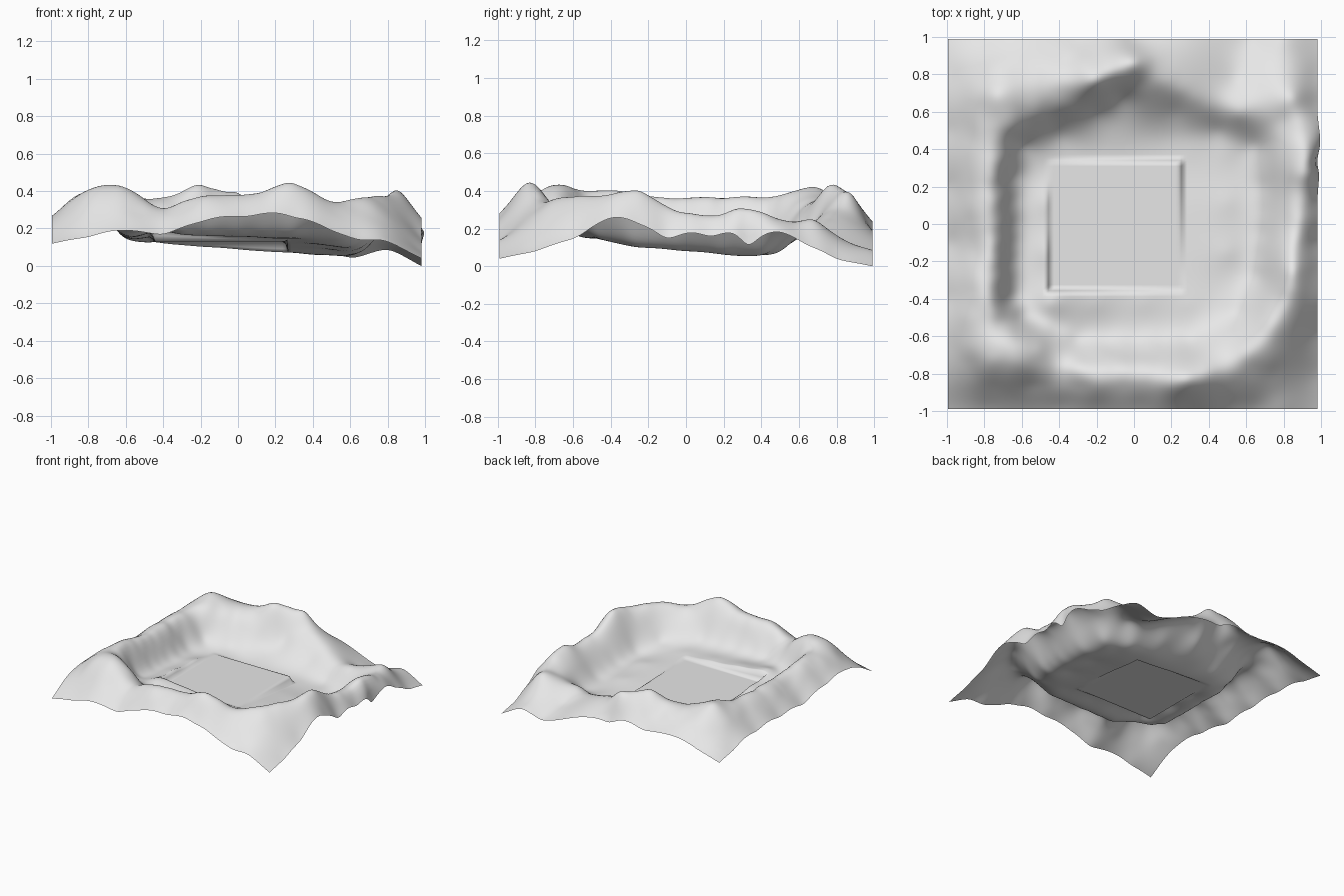
import bpy, bmesh, math
from mathutils import Vector, noise

cube = bpy.data.objects.get("Cube")
if cube:
    bpy.data.objects.remove(cube, do_unlink=True)

CELLS = 125
LEFT, RIGHT, FRONT, BACK = -0.995, 0.98, -0.99, 0.99
SOFT = 0.05          # rounding of the interpolated ridges
PAD_HEIGHT = 0.13

# Outer border heights: (distance along the side, height)
front_edge = [(-.99, .12), (-.8, .155), (-.6, .19), (-.4, .17), (-.2, .235), (.05, .265),
              (.3, .26), (.5, .19), (.65, .14), (.78, .135)]
right_edge = [(-.99, .04), (-.8, .08), (-.58, .155), (-.4, .255), (-.25, .225), (-.1, .15),
              (.13, .16), (.33, .115), (.5, .18), (.65, .11), (.8, .04)]
back_edge = [(.98, 0), (.8, .085), (.62, .045), (.3, .15), (0, .19), (-.3, .21), (-.6, .23), (-.8, .18)]
left_edge = [(.99, .124), (.8, .16), (.5, .2), (.2, .2), (-.1, .19), (-.4, .24), (-.65, .26), (-.85, .2)]

# Crest line of the surrounding ridge, clockwise from the front left
left_crest = [(-.5, -.66, .34), (-.6, -.64, .4), (-.72, -.54, .38), (-.74, -.4, .37), (-.73, -.2, .34),
              (-.72, 0, .325), (-.73, .25, .34), (-.7, .43, .33), (-.58, .56, .33)]
back_crest = [(-.46, .62, .31), (-.34, .67, .34), (-.21, .76, .425), (-.1, .82, .4), (-.01, .87, .385),
              (.12, .8, .3), (.25, .72, .24), (.4, .62, .17), (.72, .57, .2)]
right_crest = [(.88, .53, .24), (.92, .42, .26), (.94, .28, .25), (.92, .12, .25), (.88, -.08, .3),
               (.85, -.25, .405), (.8, -.45, .37), (.67, -.63, .37)]
front_crest = [(.52, -.75, .34), (.28, -.83, .445), (.08, -.78, .37), (-.18, -.77, .36), (-.42, -.77, .31)]

# Shoulders and peaks outside the crest line
outer_peaks = [(-.75, -.73, .415), (-.6, -.75, .4), (-.87, -.5, .37), (-.86, -.15, .32), (-.86, .12, .33),
               (-.86, .4, .33), (-.74, .69, .42), (-.57, .78, .36), (-.48, .88, .3),
               (.55, .78, .12), (.85, .68, .24), (.05, -.87, .36), (-.2, -.87, .35)]

# Foot of the inner slopes, and the bench below the back crest
wall_foot = [(-.6, -.5, .22), (-.66, -.4, .22), (-.66, -.2, .21), (-.65, 0, .2), (-.66, .25, .21),
             (-.61, .43, .21), (-.4, .48, .155), (-.1, .47, .115), (.2, .47, .085), (.45, .5, .08),
             (.65, .42, .08), (.68, .2, .09), (.68, -.05, .115), (.66, -.28, .145), (.56, -.48, .17),
             (.3, -.63, .2), (0, -.64, .2), (-.3, -.63, .19), (-.42, -.57, .2)]
back_bench = [(-.2, .6, .2), (-.07, .68, .23), (.05, .63, .19), (.22, .6, .15)]


def floor_plane(x, y):
    return .124 - .06 * x - .095 * y + .05 * max(0, -.1 - x)


def with_midpoints(ring):
    """Close a ring of points and add the middle of every span."""
    result = []
    for a, b in zip(ring, ring[1:] + ring[:1]):
        result += [a, tuple((p + q) / 2 for p, q in zip(a, b))]
    return result


def control_points():
    pts = [(x, FRONT, z) for x, z in front_edge] + [(RIGHT, y, z) for y, z in right_edge]
    pts += [(x, BACK, z) for x, z in back_edge] + [(LEFT, y, z) for y, z in left_edge]
    pts += with_midpoints(left_crest + back_crest + right_crest + front_crest)
    pts += with_midpoints(wall_foot) + outer_peaks + back_bench
    for x in (-.45, -.2, .05, .3, .5):
        for y in (-.42, -.15, .12, .38):
            pts.append((x, y, floor_plane(x, y)))
    return pts


def kernel(x, y, px, py):
    return math.sqrt((x - px) ** 2 + (y - py) ** 2 + SOFT * SOFT)


def solve(rows):
    """Gaussian elimination on an augmented matrix."""
    n = len(rows)
    for i in range(n):
        best = max(range(i, n), key=lambda r: abs(rows[r][i]))
        rows[i], rows[best] = rows[best], rows[i]
        for r in range(i + 1, n):
            factor = rows[r][i] / rows[i][i]
            if factor:
                rows[r] = [a - factor * b for a, b in zip(rows[r], rows[i])]
    result = [0.0] * n
    for i in reversed(range(n)):
        known = sum(rows[i][j] * result[j] for j in range(i + 1, n))
        result[i] = (rows[i][n] - known) / rows[i][i]
    return result


def ramp(value):
    value = min(max(value, 0.0), 1.0)
    return value * value * (3 - 2 * value)


points = control_points()
weights = solve([[kernel(x, y, px, py) for px, py, pz in points] + [z] for x, y, z in points])
centres = [(px, py, w) for (px, py, pz), w in zip(points, weights)]


def terrain_height(x, y):
    z = sum(w * kernel(x, y, px, py) for px, py, w in centres)
    # Small gullies on the ridge, fading out on the floor and at the border
    ridge = ramp((z - .2) / .12) * ramp((1 - max(abs(x), abs(y))) / .15)
    z += .01 * ridge * noise.noise(Vector((x * 8, y * 8, .5)))
    # Level building pad cut into the sloping floor
    outside = max(abs(x + .1) - .345, abs(y + .01) - .335)
    pad = 1 - ramp(outside / .025)
    return max(z + (PAD_HEIGHT - z) * pad, 0.0)


# Terrain sheet
bm = bmesh.new()
bmesh.ops.create_grid(bm, x_segments=CELLS, y_segments=CELLS, size=1)
for v in bm.verts:
    x = LEFT + (v.co.x + 1) / 2 * (RIGHT - LEFT)
    y = FRONT + (v.co.y + 1) / 2 * (BACK - FRONT)
    z = terrain_height(x, y)
    # The ridge leans outward over one side
    lean = ramp((x - .75) / .15) * ramp((z - .1) / .12)
    x += .025 * lean * math.exp(-((y - .38) / .17) ** 2)
    v.co = (x, y, z)
mesh = bpy.data.meshes.new("terrain")
bm.to_mesh(mesh)
bm.free()
terrain = bpy.data.objects.new("terrain", mesh)
bpy.context.collection.objects.link(terrain)

# Plain grey ground
grey = bpy.data.materials.new("light_grey")
grey.use_nodes = True
colour = (.8, .8, .8, 1)
grey.diffuse_color = colour
grey.node_tree.nodes["Principled BSDF"].inputs["Base Color"].default_value = colour
mesh.materials.append(grey)

bpy.ops.object.select_all(action='DESELECT')
terrain.select_set(True)
bpy.context.view_layer.objects.active = terrain
bpy.ops.object.shade_smooth()
